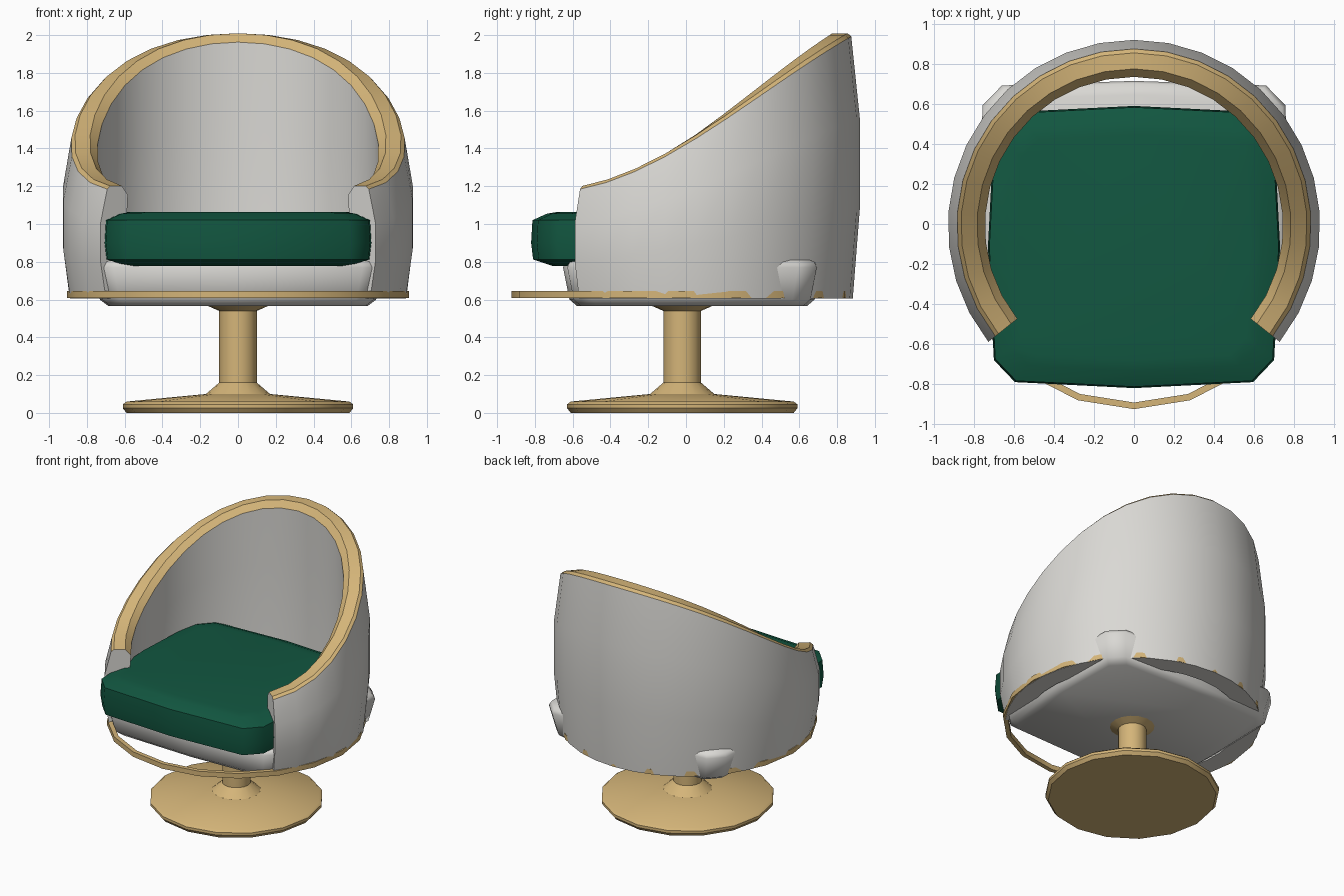
import bpy, bmesh, math
from math import sin, cos, radians, pi

if "Cube" in bpy.data.objects:
    bpy.data.objects.remove(bpy.data.objects["Cube"])


def material(name, rgb):
    m = bpy.data.materials.new(name)
    m.diffuse_color = (*rgb, 1)
    m.use_nodes = True
    m.node_tree.nodes["Principled BSDF"].inputs["Base Color"].default_value = m.diffuse_color
    return m


WHITE = material("warm white", (0.70, 0.69, 0.66))
TAN = material("tan wood", (0.66, 0.46, 0.19))
GREEN = material("dark green", (0.006, 0.095, 0.052))


def loft(name, rings, mats, closed=True, wrap=False, rule=None, angle=35):
    """Skin a list of point rings. wrap joins last ring to first, otherwise ends are capped."""
    bm = bmesh.new()
    rows = [[bm.verts.new(p) for p in r] for r in rings]
    n = len(rows[0])
    pairs = list(zip(rows, rows[1:])) + ([(rows[-1], rows[0])] if wrap else [])
    for a, b in pairs:
        for i in range(n):
            j = (i + 1) % n
            f = bm.faces.new((a[i], a[j], b[j], b[i]))
            if rule:
                f.material_index = rule(i)
    if not wrap:
        bm.faces.new(rows[0][::-1])
        bm.faces.new(rows[-1])
    bmesh.ops.recalc_face_normals(bm, faces=bm.faces)
    me = bpy.data.meshes.new(name)
    bm.to_mesh(me)
    bm.free()
    ob = bpy.data.objects.new(name, me)
    bpy.context.collection.objects.link(ob)
    for m in mats:
        me.materials.append(m)
    bpy.ops.object.select_all(action='DESELECT')
    ob.select_set(True)
    bpy.context.view_layer.objects.active = ob
    bpy.ops.object.shade_smooth_by_angle(angle=radians(angle))
    return ob


def circle(r, z, n, cy):
    return [(r * cos(2 * pi * i / n), cy + r * sin(2 * pi * i / n), z) for i in range(n)]


def pad(name, mat, quarter, cy, layers, angle):
    """Soft square block: a quarter outline mirrored twice, stacked in scaled layers."""
    a, p, q, b = quarter
    flip = lambda pts, sx, sy: [(x * sx, y * sy) for x, y in pts]
    plan = (flip([a, p, q], 1, 1) + flip([b, q, p], -1, 1)
            + flip([a, p, q], -1, -1) + flip([b, q, p], 1, -1))
    loft(name, [[(x * s, cy + y * s, z) for x, y in plan] for z, s in layers],
         [mat], angle=angle)


# pedestal: disc foot, column and flare under the seat
foot = [(0.59, 0), (0.61, 0.025), (0.61, 0.045), (0.59, 0.06), (0.17, 0.1),
        (0.1, 0.16), (0.1, 0.54), (0.18, 0.575)]
loft("pedestal", [circle(r, z, 16, -0.02) for r, z in foot], [TAN])

# seat tray, its corners poke through the shell
pad("seat_tray", WHITE, [(0.77, 0), (0.757, 0.56), (0.66, 0.66), (0, 0.683)], 0.032,
    [(0.565, 0.89), (0.6, 0.95), (0.77, 1.0), (0.80, 0.98), (0.82, 0.9)], 50)

# cushion
pad("seat_cushion", GREEN, [(0.73, 0), (0.70, 0.565), (0.595, 0.675), (0, 0.705)], -0.115,
    [(0.778, 0.84), (0.812, 0.985), (0.9, 1.0), (1.02, 0.99), (1.055, 0.88), (1.064, 0.8)], 50)

# thin wooden hoop around the bottom
hoop = [(0.905, 0.607), (0.905, 0.645), (0.872, 0.645), (0.872, 0.607)]
loft("bottom_hoop", [circle(r, z, 20, -0.02) for r, z in hoop], [TAN], wrap=True)

# barrel shell: outer wall, wooden rim and inner wall swept round an open arc
OUTER = [(0.893, 0), (0.93, 0.34), (0.93, 0.69), (0.885, 1)]
RIM = [(0.865, 0.017), (0.785, 0.017), (0.745, -0.03)]
INNER = [(0.755, 0.66), (0.758, 0.33), (0.75, 0)]
BOTTOM, SEGS, START = 0.605, 24, -38.5


def section(k):
    t = radians(START + (180 - 2 * START) * k / SEGS)
    y = 0.885 * sin(t) - 0.01
    top = 1.42 + 0.6 * y + 0.22 * y * y - 0.18 * y ** 3
    prof = [(r, BOTTOM + f * (top - BOTTOM)) for r, f in OUTER]
    prof += [(r, top + d) for r, d in RIM]
    prof += [(r, BOTTOM + f * (top - BOTTOM)) for r, f in INNER]
    return [(r * cos(t), r * sin(t) - 0.01, z) for r, z in prof]


loft("barrel_shell", [section(k) for k in range(SEGS + 1)], [WHITE, TAN],
     rule=lambda i: 1 if 3 <= i <= 5 else 0, angle=28)
